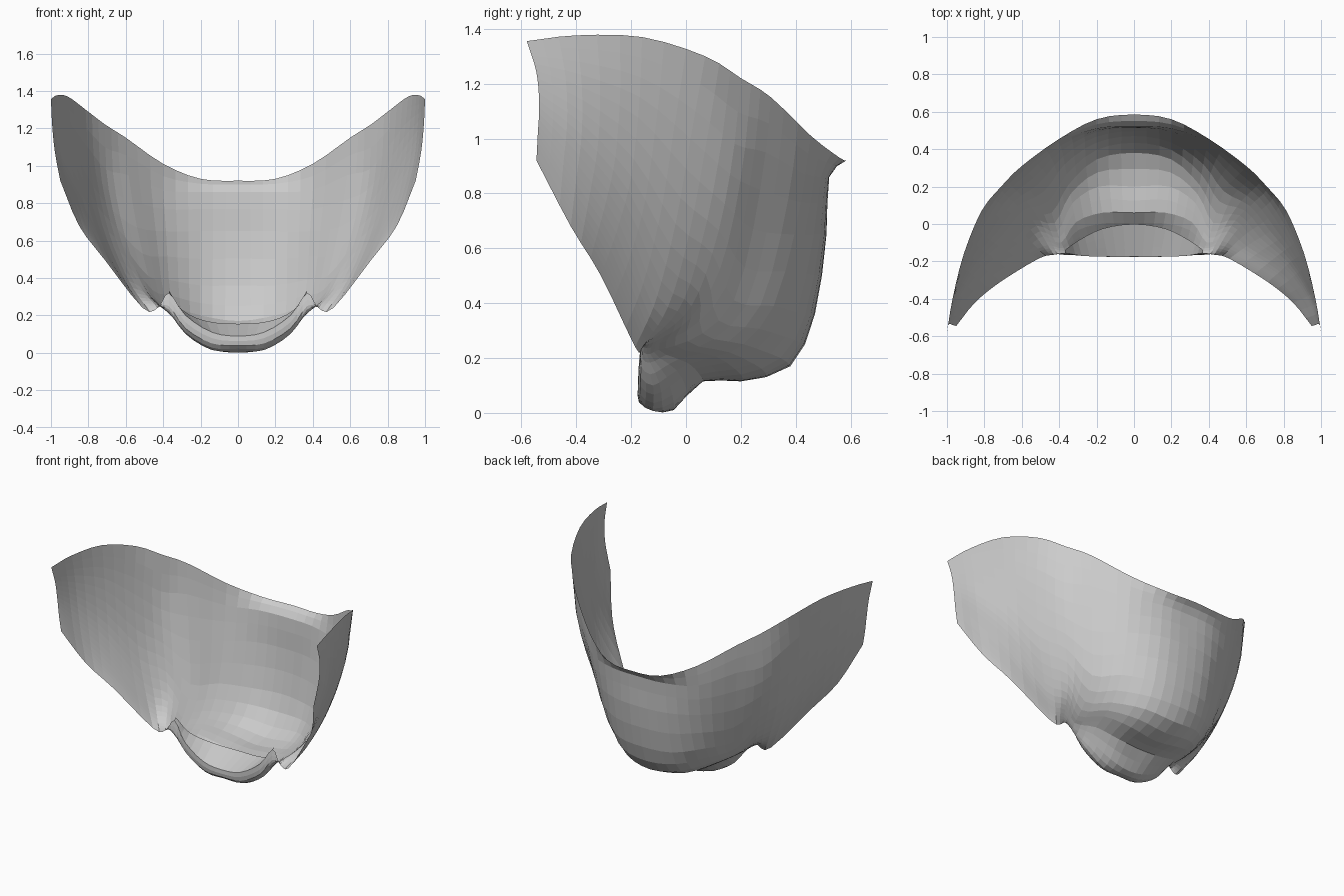
import bpy
import bmesh
from mathutils import Vector

if "Cube" in bpy.data.objects:
    bpy.data.objects.remove(bpy.data.objects["Cube"])


def spline(pts, t):
    """Catmull-Rom point at t in 0..len(pts)-1."""
    i = min(int(t), len(pts) - 2)
    f = t - i
    p1, p2 = pts[i], pts[i + 1]
    p0 = pts[i - 1] if i > 0 else p1 * 2 - p2
    p3 = pts[i + 2] if i + 2 < len(pts) else p2 * 2 - p1
    return 0.5 * (2 * p1 + (p2 - p0) * f + (2 * p0 - 5 * p1 + 4 * p2 - p3) * f * f
                  + (3 * p1 - p0 - 3 * p2 + p3) * f ** 3)


def loft(name, profiles, across):
    """Skin half-width profiles, mirrored over x = 0, into an open sheet."""
    left = [[Vector((-p.x, p.y, p.z)) for p in c] for c in profiles[:0:-1]]
    cols = left + profiles
    n = (len(cols) - 1) * across
    bm = bmesh.new()
    grid = []
    for r in range(len(profiles[0])):
        line = [c[r] for c in cols]
        grid.append([bm.verts.new(spline(line, k / across)) for k in range(n + 1)])
    for a, b in zip(grid, grid[1:]):
        for k in range(n):
            bm.faces.new((a[k], a[k + 1], b[k + 1], b[k]))
    bmesh.ops.recalc_face_normals(bm, faces=bm.faces)
    mesh = bpy.data.meshes.new(name)
    bm.to_mesh(mesh)
    bm.free()
    obj = bpy.data.objects.new(name, mesh)
    bpy.context.collection.objects.link(obj)
    return obj


# Central bowl: top edge down the wall, along the floor and out to the lip
bowl = [
    [(0, .585, .92), (0, .522, .86), (0, .512, .65), (0, .47, .36), (0, .38, .17),
     (0, .2, .115), (0, .06, .115), (0, -.045, .01), (0, -.12, .01), (0, -.172, .04), (0, -.175, .09)],
    [(.2, .56, .93), (.2, .51, .86), (.2, .49, .65), (.2, .435, .36), (.2, .345, .2),
     (.19, .2, .14), (.17, .06, .125), (.15, -.045, .04), (.14, -.12, .015), (.14, -.17, .05), (.14, -.175, .11)],
    [(.4, .455, 1.01), (.4, .435, .87), (.385, .395, .65), (.37, .32, .39), (.35, .21, .25),
     (.33, .11, .205), (.31, .01, .18), (.29, -.07, .13), (.28, -.12, .1), (.28, -.165, .13), (.28, -.17, .2)],
    [(.6, .31, 1.15), (.585, .29, .95), (.54, .245, .67), (.48, .175, .41), (.44, .06, .29),
     (.41, -.04, .245), (.39, -.1, .23), (.375, -.13, .215), (.37, -.155, .22), (.37, -.165, .25), (.37, -.155, .32)],
]
# Side wings: top edge to lower edge
wings = [
    [(.71, .2, 1.22), (.7, .17, .93), (.635, .11, .63), (.535, .01, .375), (.43, -.165, .24)],
    [(.815, .07, 1.3), (.795, .02, 1.02), (.725, -.04, .68), (.615, -.11, .41), (.51, -.185, .24)],
    [(.91, -.16, 1.37), (.885, -.17, 1.13), (.84, -.2, .86), (.785, -.25, .67), (.715, -.31, .5)],
    [(.97, -.4, 1.376), (.96, -.38, 1.2), (.94, -.38, 1.02), (.9, -.4, .85), (.85, -.42, .68)],
    [(1, -.58, 1.355), (.995, -.545, 1.24), (.985, -.535, 1.12), (.97, -.54, 1.02), (.95, -.545, .92)],
]
ROWS = 20
profiles = []
for c in bowl:
    pts = [Vector(p) for p in c]
    profiles.append([spline(pts, 10 * r / ROWS) for r in range(ROWS + 1)])
for c, power in zip(wings, (2.2, 1.9, 1.6, 1.4, 1.2)):
    pts = [Vector(p) for p in c]
    profiles.append([spline(pts, 4 * (1 - (1 - r / ROWS) ** power)) for r in range(ROWS + 1)])
loft("curved_shell", profiles, 3)

# Inner lip flap: folds back from the front rim into the bowl
flap_edge = [(0, 0, .155), (.17, -.025, .17), (.3, -.09, .23), (.37, -.14, .335)]
flap = []
for column, end in zip(profiles[:4], flap_edge):
    rim, end = column[-1], Vector(end)
    flap.append([rim.lerp(end, k / 3) for k in range(4)])
loft("inner_lip", flap, 3)
